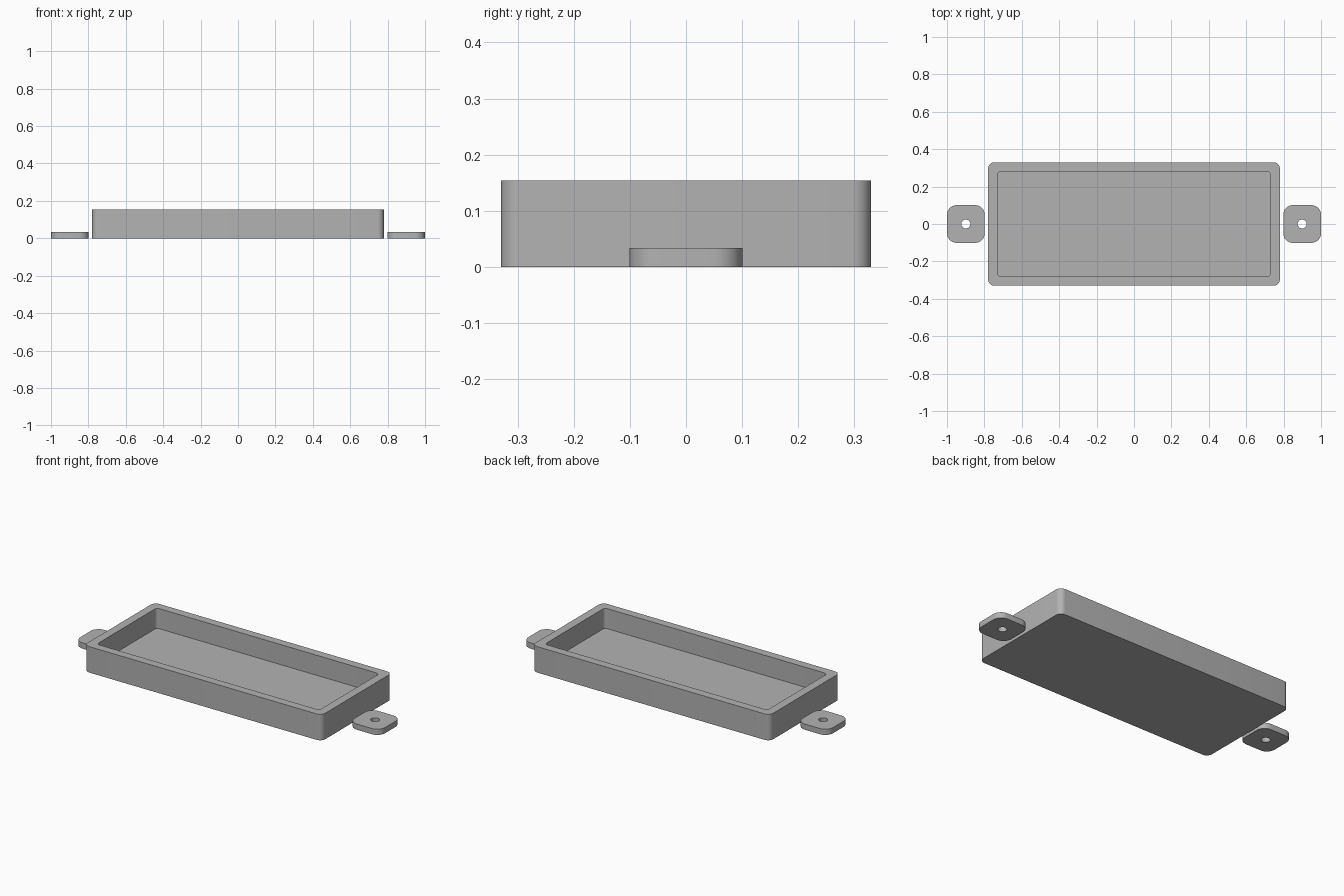
import bpy, bmesh
from math import cos, sin, pi, radians

cube = bpy.data.objects.get("Cube")
if cube:
    bpy.data.objects.remove(cube, do_unlink=True)

SEG = 8  # segments per rounded corner

grey = bpy.data.materials.new("plain grey")
grey.use_nodes = True
COLOUR = (0.45, 0.45, 0.45, 1)
grey.diffuse_color = COLOUR
grey.node_tree.nodes["Principled BSDF"].inputs["Base Color"].default_value = COLOUR


def ring(bm, hx, hy, r, z):
    """Rounded rectangle of half sizes hx, hy and corner radius r."""
    verts = []
    for i, (sx, sy) in enumerate([(1, 1), (-1, 1), (-1, -1), (1, -1)]):
        for k in range(SEG + 1):
            a = (i + k / SEG) * pi / 2
            verts.append(bm.verts.new((sx * (hx - r) + r * cos(a),
                                       sy * (hy - r) + r * sin(a), z)))
    return verts


def build(name, profile, closed, x=0):
    """Skin a stack of rings; closed joins last to first, otherwise cap the ends."""
    bm = bmesh.new()
    rings = [ring(bm, *p) for p in profile]
    pairs = list(zip(rings, rings[1:]))
    if closed:
        pairs.append((rings[-1], rings[0]))
    else:
        bm.faces.new(rings[0])
        bm.faces.new(rings[-1])
    for a, b in pairs:
        for i in range(len(a)):
            j = (i + 1) % len(a)
            bm.faces.new((a[i], a[j], b[j], b[i]))
    # a round hole has coincident points between its quarter arcs
    bmesh.ops.remove_doubles(bm, verts=bm.verts, dist=1e-5)
    bmesh.ops.recalc_face_normals(bm, faces=bm.faces)
    mesh = bpy.data.meshes.new(name)
    bm.to_mesh(mesh)
    bm.free()
    mesh.materials.append(grey)
    obj = bpy.data.objects.new(name, mesh)
    obj.location.x = x
    bpy.context.collection.objects.link(obj)
    bpy.ops.object.select_all(action="DESELECT")
    obj.select_set(True)
    bpy.context.view_layer.objects.active = obj
    bpy.ops.object.shade_smooth_by_angle(angle=radians(30))
    return obj


# Open tray: outer wall, rim, inner wall and floor
TOP, FLOOR = 0.154, 0.035
build("tray", [(0.78, 0.33, 0.034, 0), (0.78, 0.33, 0.034, TOP),
               (0.73, 0.281, 0.02, TOP), (0.73, 0.281, 0.02, FLOOR)], closed=False)

# Separate mounting tabs with screw holes
TAB, HOLE, THICK = 0.101, 0.024, 0.034
for name, side in (("left_tab", 1), ("right_tab", -1)):
    build(name, [(TAB, TAB, 0.052, 0), (TAB, TAB, 0.052, THICK),
                 (HOLE, HOLE, HOLE, THICK), (HOLE, HOLE, HOLE, 0)],
          closed=True, x=side * (1 - TAB))
